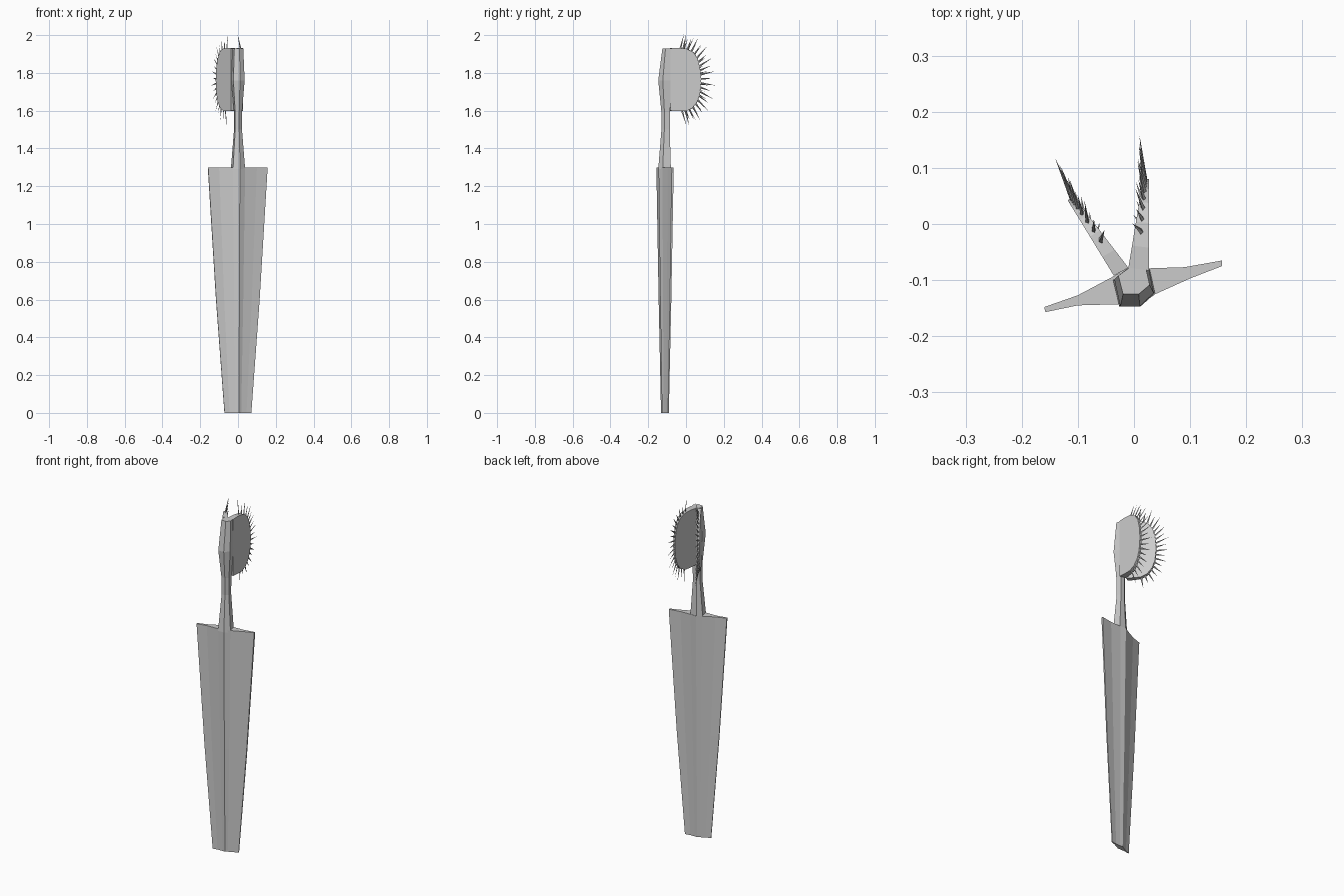
import bpy, bmesh, math
from mathutils import Vector

if "Cube" in bpy.data.objects:
    bpy.data.objects.remove(bpy.data.objects["Cube"])

mat = bpy.data.materials.new("plain grey")
mat.diffuse_color = (0.6, 0.6, 0.6, 1)
mat.use_nodes = True
mat.node_tree.nodes["Principled BSDF"].inputs["Base Color"].default_value = mat.diffuse_color


def finish(name, bm):
    bmesh.ops.recalc_face_normals(bm, faces=bm.faces)
    me = bpy.data.meshes.new(name)
    bm.to_mesh(me)
    bm.free()
    me.materials.append(mat)
    ob = bpy.data.objects.new(name, me)
    bpy.context.collection.objects.link(ob)
    return ob


def loft(name, rings):
    """Skin a list of equal-length point rings and cap both ends."""
    bm = bmesh.new()
    vs = [[bm.verts.new(p) for p in r] for r in rings]
    n = len(rings[0])
    for a, b in zip(vs, vs[1:]):
        for i in range(n):
            j = (i + 1) % n
            bm.faces.new((a[i], a[j], b[j], b[i]))
    bm.faces.new(vs[0])
    bm.faces.new(vs[-1])
    return finish(name, bm)


# winged leaf stalk: one tilted cross-section, scaled with height
section = [(.157, -.065), (.157, -.075), (.10, -.097), (.038, -.125), (.01, -.145),
           (-.028, -.143), (-.10, -.145), (-.158, -.157), (-.16, -.148), (-.10, -.127),
           (-.036, -.093), (-.01, -.077), (.026, -.079), (.09, -.077)]
CY = -.112
loft("leaf_stalk", [[(x * s, CY + (y - CY) * s, z) for x, y in section]
                    for z, s in ((0, .45), (.6, .73), (1.3, 1))])

# neck and midrib: six-sided loft (height, half width, front y, back y)
hexagon = [(-.7, 0), (.3, 0), (1, .35), (.75, 1), (-.3, 1), (-1, .7)]
stations = [(1.29, .038, -.147, -.08), (1.5, .021, -.13, -.086), (1.6, .022, -.131, -.084),
            (1.76, .035, -.147, -.078), (1.93, .028, -.125, -.078)]
loft("neck_and_midrib", [[(x * w, f + (b - f) * t, z) for x, t in hexagon]
                         for z, w, f, b in stations])

# trap lobe outline: (fraction out from the hinge, height)
outline = [(0, 1.6), (.25, 1.597), (.5, 1.597), (.7, 1.612), (.87, 1.645), (.96, 1.69),
           (1, 1.76), (.97, 1.82), (.89, 1.875), (.74, 1.91), (.52, 1.928), (.25, 1.932), (0, 1.93)]
LEN = .16


def along(path, t):
    """Point and tooth direction at fraction t of the outline length."""
    pts = [Vector((u * LEN, z)) for u, z in path]
    lens = [(b - a).length for a, b in zip(pts, pts[1:])]
    d = t * sum(lens)
    for a, b, l in zip(pts, pts[1:], lens):
        if d <= l:
            break
        d -= l
    p = a.lerp(b, min(d / l, 1))
    return p, (p - Vector((.04, 1.765))).normalized()


def lobe(side, in0, in1, out0, out1):
    in0, in1, out0, out1 = (Vector((*p, 0)) for p in (in0, in1, out0, out1))
    up = Vector((0, 0, 1))
    loft(side + "_lobe", [[a.lerp(b, u) + up * z for u, z in outline]
                          for a, b in ((in0, in1), (out0, out1))])
    # thin pointed teeth round the rim, leaning inward
    m0, m1 = (in0 + out0) / 2, (in1 + out1) / 2
    outward = (m1 - m0).normalized()
    inward = ((in0 + in1) - (out0 + out1)).normalized()
    bm = bmesh.new()
    count = 19
    for i in range(count):
        p, d = along(outline, .14 + .74 * i / (count - 1))
        base = m0.lerp(m1, p.x / LEN) + up * p.y
        direc = outward * d.x + up * d.y
        across = direc.cross(inward).normalized()
        length = .078 if i % 2 == 0 else .06
        tip = bm.verts.new(base + direc * length + inward * .017 * length / .075)
        root = base - direc * .006
        ring = [bm.verts.new(root + across * .006 * math.cos(a) + inward * .004 * math.sin(a))
                for a in (k * math.pi / 2 for k in range(4))]
        for k in range(4):
            bm.faces.new((ring[k], ring[(k + 1) % 4], tip))
        bm.faces.new(ring)
    finish(side + "_teeth", bm)


lobe("right", (-.01, -.078), (.016, .08), (.027, -.083), (.027, .08))
lobe("left", (-.01, -.078), (-.108, .05), (-.036, -.092), (-.118, .042))
